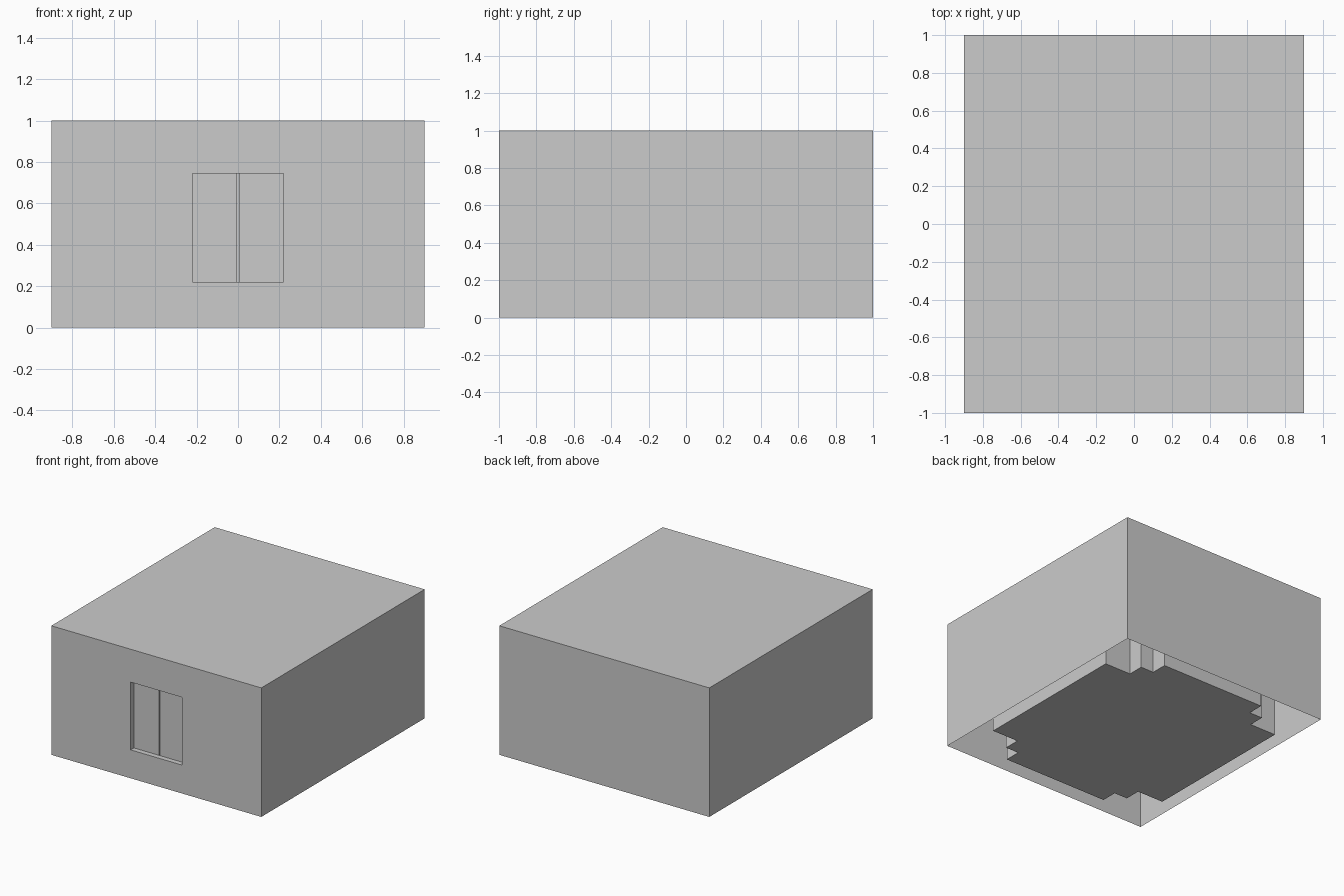
import bpy, bmesh

if "Cube" in bpy.data.objects:
    bpy.data.objects.remove(bpy.data.objects["Cube"])

HX, HY, H = 0.9, 1.0, 1.0      # outer half width, half depth, height
WX, WZ0, WZ1 = 0.22, 0.22, 0.745  # window opening
DEPTH = 0.04


def make_object(name, bm):
    bmesh.ops.remove_doubles(bm, verts=bm.verts, dist=1e-5)
    me = bpy.data.meshes.new(name)
    bm.to_mesh(me)
    bm.free()
    ob = bpy.data.objects.new(name, me)
    bpy.context.collection.objects.link(ob)
    return ob


def bridge(bm, a, b):
    for i in range(len(a)):
        j = (i + 1) % len(a)
        bm.faces.new((a[i], a[j], b[j], b[i]))


def rect(bm, x, y, z0, z1):
    return [bm.verts.new(p) for p in ((-x, y, z0), (x, y, z0), (x, y, z1), (-x, y, z1))]


def box(name, x0, x1, y0, y1, z0, z1):
    bm = bmesh.new()
    bmesh.ops.create_cube(bm, size=1)
    for v in bm.verts:
        v.co = (x1 if v.co.x > 0 else x0, y1 if v.co.y > 0 else y0, z1 if v.co.z > 0 else z0)
    return make_object(name, bm)


# Outer shell: thin walls and roof, open underneath, window reveal in the front
bm = bmesh.new()
front, back = rect(bm, HX, -HY, 0, H), rect(bm, HX, HY, 0, H)
rim, reveal = rect(bm, WX, -HY, WZ0, WZ1), rect(bm, WX, -HY + DEPTH, WZ0, WZ1)
bridge(bm, front, rim)
bridge(bm, rim, reveal)
bm.faces.new(back[::-1])
for i in (1, 2, 3):
    j = (i + 1) % 4
    bm.faces.new((front[j], front[i], back[i], back[j]))
make_object("outer_shell", bm)

# Two window leaves with a narrow seam between them
GAP = 0.004
for side, x0, x1 in (("left", -WX, -GAP), ("right", GAP, WX)):
    box(side + "_window_leaf", x0, x1, -HY + DEPTH, -HY + DEPTH + 0.02, WZ0, WZ1)

# Inner core: extruded plan with stepped corners
steps = [(0.7875, 0.625), (0.5625, 0.625), (0.5625, 0.75), (0.45, 0.75), (0.45, 0.875)]
plan = (steps + [(-x, y) for x, y in steps[::-1]]
        + [(-x, -y) for x, y in steps] + [(x, -y) for x, y in steps[::-1]])
bm = bmesh.new()
low = [bm.verts.new((x, y, 0)) for x, y in plan]
high = [bm.verts.new((x, y, 0.88)) for x, y in plan]
bridge(bm, low, high)
bm.faces.new(low[::-1])
bm.faces.new(high)
make_object("inner_core", bm)
